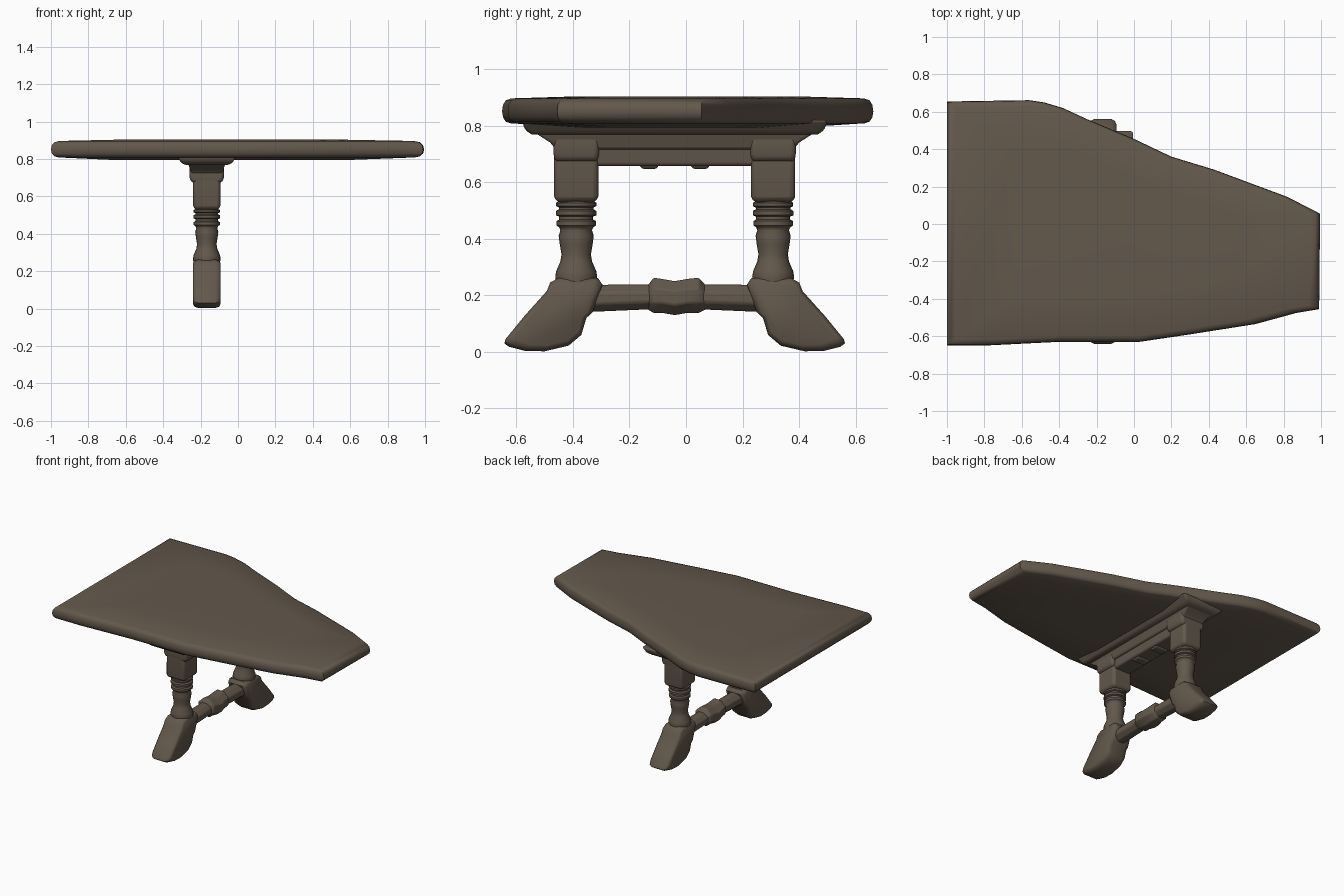
import bpy, bmesh, math

if "Cube" in bpy.data.objects:
    bpy.data.objects.remove(bpy.data.objects["Cube"], do_unlink=True)

wood = bpy.data.materials.new("dark_brown_wood")
wood.use_nodes = True
COLOUR = (0.125, 0.098, 0.072, 1)
wood.diffuse_color = COLOUR
wood.node_tree.nodes["Principled BSDF"].inputs["Base Color"].default_value = COLOUR

X0, Y0 = -0.167, -0.04   # centre of the trestle
LEG = 0.348              # distance of each leg from that centre


def loft(name, rings, bevel=0, angle=40):
    """Skin a list of equal-length point rings, cap both ends."""
    bm = bmesh.new()
    loops = [[bm.verts.new(p) for p in ring] for ring in rings]
    for a, b in zip(loops, loops[1:]):
        for i in range(len(a)):
            j = (i + 1) % len(a)
            bm.faces.new((a[i], a[j], b[j], b[i]))
    bm.faces.new(loops[0])
    bm.faces.new(loops[-1])
    bmesh.ops.recalc_face_normals(bm, faces=bm.faces)
    mesh = bpy.data.meshes.new(name)
    bm.to_mesh(mesh)
    bm.free()
    ob = bpy.data.objects.new(name, mesh)
    bpy.context.collection.objects.link(ob)
    mesh.materials.append(wood)
    bpy.context.view_layer.objects.active = ob
    ob.select_set(True)
    if bevel:
        mod = ob.modifiers.new("soft_edges", "BEVEL")
        mod.width = bevel
        mod.segments = 3
        mod.limit_method = "ANGLE"
        mod.angle_limit = math.radians(35)
    bpy.ops.object.shade_smooth_by_angle(angle=math.radians(angle))
    ob.select_set(False)
    return ob


def box_ring(z, hx, hy, y=Y0):
    return [(X0 + a * hx, y + b * hy, z) for a, b in ((-1, -1), (1, -1), (1, 1), (-1, 1))]


def round_ring(z, r, y, n=20):
    return [(X0 + r * math.cos(i * math.tau / n), y + r * math.sin(i * math.tau / n), z)
            for i in range(n)]


# Irregular table top with a rounded rim
outline = [(-1, .655), (-.56, .662), (-.48, .65), (-.38, .62), (-.25, .56), (0, .455),
           (.2, .36), (.43, .29), (.82, .145), (.995, .055), (.99, -.455), (.87, -.475),
           (.65, -.535), (.3, -.59), (.03, -.63), (-.4, -.63), (-.8, -.65), (-1, -.65)]
rim = [(.60, .793), (.955, .808), (.98, .814), (.995, .829), (1, .85),
       (.995, .873), (.98, .889), (.95, .896), (.60, .903)]
loft("table_top", [[(-.1 + (x + .1) * s, y * s, z) for x, y in outline] for s, z in rim])

# Bearer under the top and its flared lower moulding
loft("bearer", [box_ring(.768, .122, .505), box_ring(.785, .14, .53), box_ring(.82, .168, .54)], .012)
loft("bearer_moulding", [box_ring(.715, .08, .42), box_ring(.74, .088, .44),
                         box_ring(.775, .1, .495)], .01)

# Apron with two small drops along its lower edge
loft("apron", [box_ring(.657, .062, .29), box_ring(.77, .075, .29)], .012)
for side in (-1, 1):
    loft("apron_drop", [box_ring(.647, .045, .025, Y0 + side * .09),
                        box_ring(.68, .058, .05, Y0 + side * .09)], .006)

# Stretcher between the feet with a central collar
def bar_ring(u, hx, low, high):
    mid, hz = (low + high) / 2, (high - low) / 2
    return [(X0 + hx * math.cos((i + .5) * math.tau / 8) * 1.08, Y0 + u,
             mid + hz * math.sin((i + .5) * math.tau / 8) * 1.08) for i in range(8)]

loft("stretcher", [bar_ring(-.33, .052, .14, .237), bar_ring(-.1, .05, .15, .238),
                   bar_ring(.1, .05, .15, .238), bar_ring(.33, .052, .14, .237)], .008)
loft("stretcher_collar", [bar_ring(u, hx, low, high) for u, hx, low, high in (
    (-.095, .045, .15, .235), (-.075, .062, .138, .262), (-.045, .064, .138, .258),
    (0, .072, .13, .25), (.045, .064, .138, .258), (.085, .062, .138, .262),
    (.11, .045, .15, .235))], .006)

# Legs: square block, turned rings and vase, scrolled foot
turning = [(.23, .068), (.265, .074), (.285, .071), (.32, .056), (.345, .052), (.38, .058),
           (.41, .062), (.43, .056), (.44, .06), (.447, .07), (.462, .07), (.468, .06),
           (.478, .06), (.483, .072), (.498, .072), (.504, .061), (.51, .061), (.515, .071),
           (.527, .071), (.532, .062), (.56, .062)]
foot = [(.255, .238), (.272, .262), (.41, .262), (.44, .245), (.452, .215), (.53, .128),
        (.598, .045), (.602, .03), (.585, .018), (.53, .004), (.46, .002), (.375, .022),
        (.33, .06), (.312, .12), (.29, .14)]
for side, label in ((-1, "front"), (1, "back")):
    y = Y0 + side * LEG
    loft(label + "_leg_block", [box_ring(.528, .066, .072, y), box_ring(.55, .073, .078, y),
                                box_ring(.75, .073, .078, y)], .018)
    loft(label + "_leg_capital", [box_ring(.672, .082, .076, y), box_ring(.70, .092, .08, y),
                                  box_ring(.765, .092, .08, y)], .016)
    loft(label + "_leg_turning", [round_ring(z, r, y) for z, r in turning], angle=50)
    # Foot side profile, slightly narrowed on its outer faces
    cu, cz = .40, .14
    loft(label + "_foot", [[(X0 + dx, Y0 + side * (cu + (u - cu) * s), cz + (z - cz) * s)
                            for u, z in foot]
                           for dx, s in ((-.074, .84), (-.066, .94), (-.045, 1),
                                         (.045, 1), (.066, .94), (.074, .84))], angle=50)
